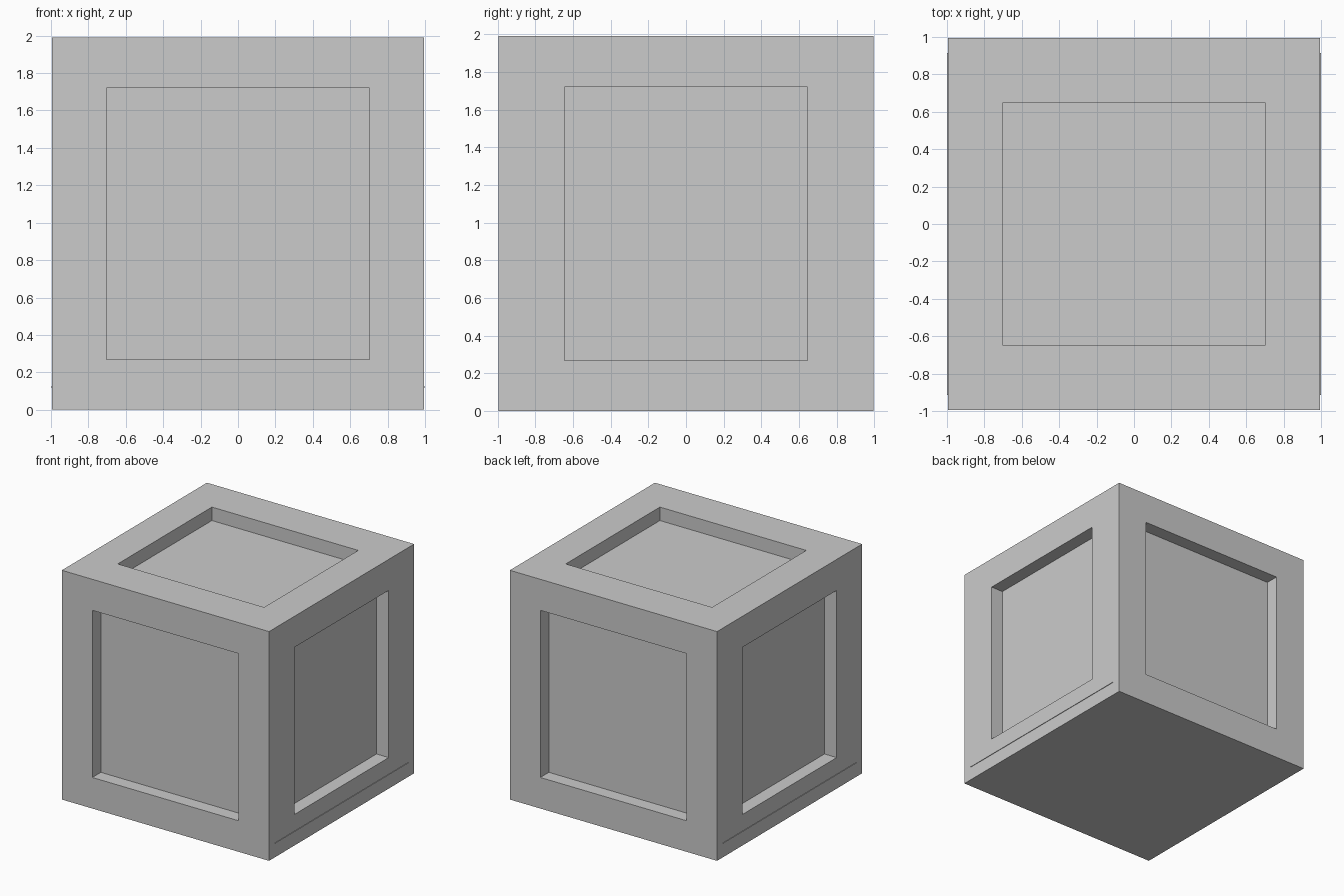
import bpy, bmesh
from mathutils import Vector, Matrix

if "Cube" in bpy.data.objects:
    bpy.data.objects.remove(bpy.data.objects["Cube"])

H = 0.995          # half size of the cube
DEPTH = 0.117      # panel recess depth
PANEL = Vector((0.703, 0.646, 0.7255))   # panel half sizes along x, y, z


def finish(bm, name):
    mesh = bpy.data.meshes.new(name)
    bmesh.ops.recalc_face_normals(bm, faces=bm.faces)
    bm.to_mesh(mesh)
    bm.free()
    obj = bpy.data.objects.new(name, mesh)
    bpy.context.collection.objects.link(obj)
    return obj


# Crate body: recessed panel on every side except the bottom
bm = bmesh.new()
bmesh.ops.create_cube(bm, size=2 * H, matrix=Matrix.Translation((0, 0, H)))
bm.normal_update()
for face in [f for f in bm.faces if f.normal.z > -0.5]:
    n = face.normal.copy()
    centre = Vector((0, 0, H))
    # frame: shrink an inset face to the panel size
    bmesh.ops.inset_individual(bm, faces=[face], thickness=0.1)
    for v in face.verts:
        for i in range(3):
            if abs(n[i]) < 0.5:
                side = 1 if v.co[i] > centre[i] else -1
                v.co[i] = centre[i] + side * PANEL[i]
    # floor: push a second inset straight inward
    bmesh.ops.inset_individual(bm, faces=[face], thickness=0.0)
    for v in face.verts:
        v.co -= n * DEPTH
finish(bm, "crate_body")

# Thin raised strips low on the left and right sides
for side, label in ((-1, "left"), (1, "right")):
    bm = bmesh.new()
    bmesh.ops.create_cube(bm, size=1.0)
    bmesh.ops.scale(bm, vec=(0.01, 1.83, 0.006), verts=bm.verts)
    bmesh.ops.translate(bm, vec=(side * 0.995, 0, 0.122), verts=bm.verts)
    finish(bm, label + "_trim_strip")
